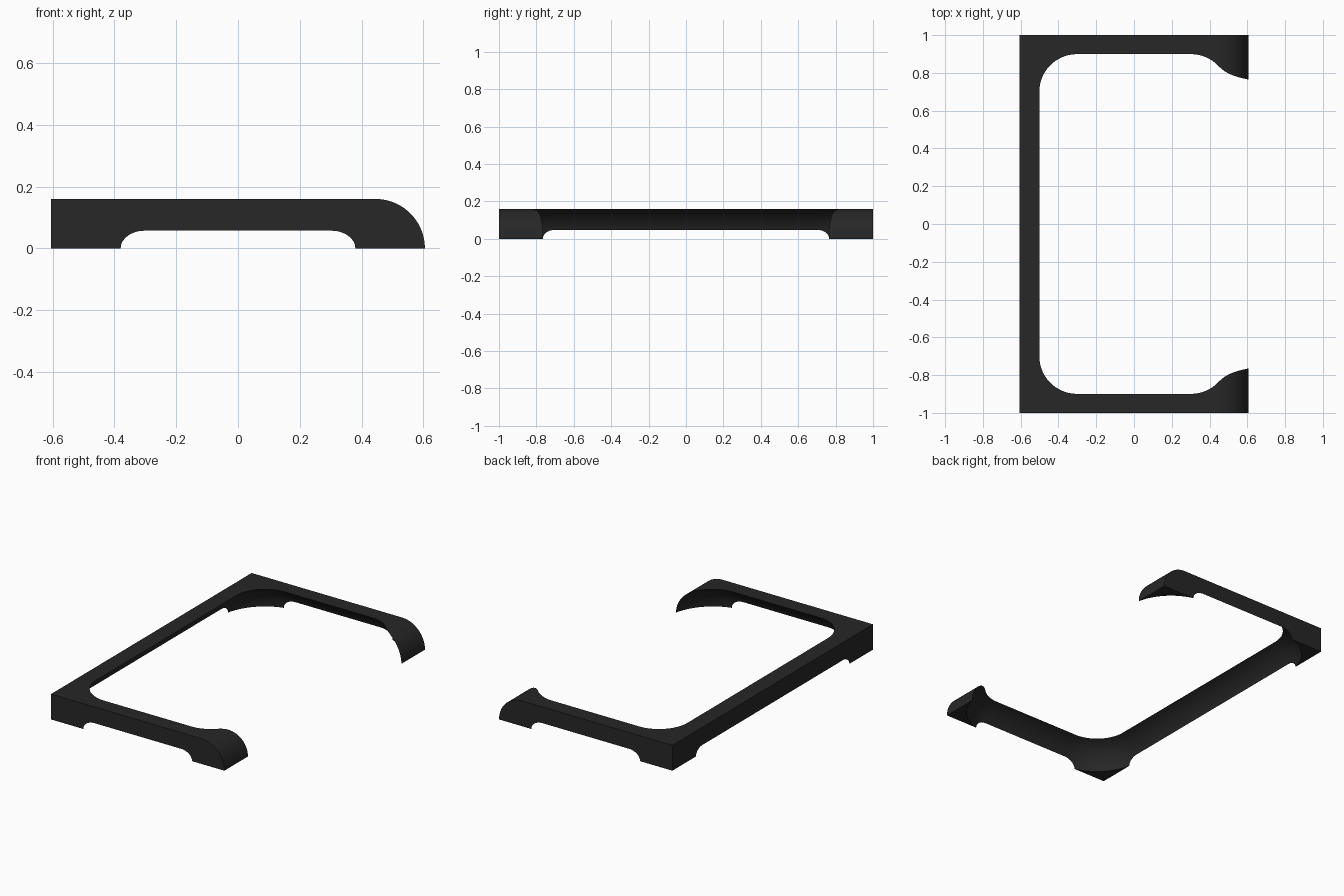
import bpy, bmesh
from math import sin, cos, pi

if "Cube" in bpy.data.objects:
    bpy.data.objects.remove(bpy.data.objects["Cube"])

HX, HY, H = 0.605, 1.0, 0.16     # half sizes and height of the block


def mesh_object(name, bm):
    bmesh.ops.recalc_face_normals(bm, faces=bm.faces)
    me = bpy.data.meshes.new(name)
    bm.to_mesh(me)
    bm.free()
    ob = bpy.data.objects.new(name, me)
    bpy.context.collection.objects.link(ob)
    return ob


def loft(rings):
    """Join closed rings of points and cap both ends."""
    bm = bmesh.new()
    vs = [[bm.verts.new(p) for p in r] for r in rings]
    for a, b in zip(vs, vs[1:]):
        for i in range(len(a)):
            j = (i + 1) % len(a)
            bm.faces.new((a[i], a[j], b[j], b[i]))
    bm.faces.new(vs[0])
    bm.faces.new(vs[-1])
    return bm


def rounded_rect(cx, cy, r, z, n=32):
    pts = []
    for k, (sx, sy) in enumerate([(1, 1), (-1, 1), (-1, -1), (1, -1)]):
        for i in range(n + 1):
            a = (k + i / n) * pi / 2
            pts.append((sx * cx + r * cos(a), sy * cy + r * sin(a), z))
    return pts


# Block with a quarter-round edge along +x
R = 0.16
side = [(-HX, H), (-HX, 0), (HX, 0)]
side += [(HX - R + R * cos(i / 32 * pi / 2), R * sin(i / 32 * pi / 2)) for i in range(1, 33)]
frame = mesh_object("open_frame", loft([[(x, y, z) for x, z in side] for y in (-HY, HY)]))

# Pillow-shaped cutter: rounded rectangle with a quarter-round edge
T, r0 = 0.171, 0.31
rings = [rounded_rect(0.302, 0.7, r0, -0.1)]
rings += [rounded_rect(0.302, 0.7, r0 - T + T * cos(i / 24 * pi / 2), T * sin(i / 24 * pi / 2))
          for i in range(25)]
cutter = mesh_object("opening_cutter", loft(rings))
cutter.hide_render = True

# Carve the opening
mod = frame.modifiers.new("opening", 'BOOLEAN')
mod.operation = 'DIFFERENCE'
mod.solver = 'EXACT'
mod.object = cutter
bpy.context.view_layer.objects.active = frame
frame.select_set(True)
bpy.ops.object.modifier_apply(modifier=mod.name)
bpy.data.objects.remove(cutter, do_unlink=True)
bpy.ops.object.shade_smooth_by_angle(angle=pi / 6)

# Dark finish
mat = bpy.data.materials.new("dark_plastic")
mat.diffuse_color = (0.02, 0.02, 0.02, 1)
mat.use_nodes = True
mat.node_tree.nodes["Principled BSDF"].inputs["Base Color"].default_value = mat.diffuse_color
frame.data.materials.append(mat)
